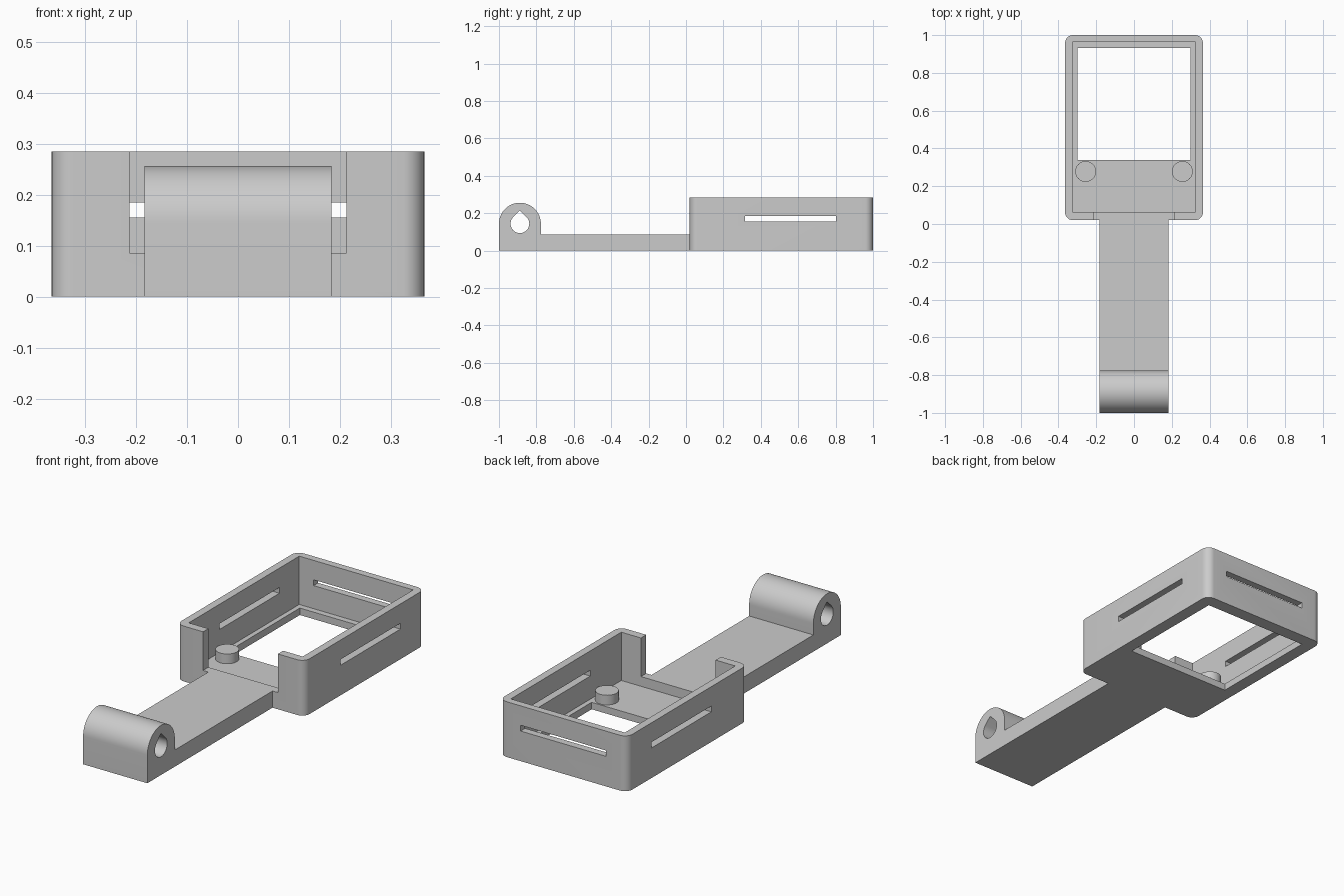
import bpy, bmesh
from math import sin, cos, pi, radians
from mathutils import Vector

cube = bpy.data.objects.get("Cube")
if cube:
    bpy.data.objects.remove(cube, do_unlink=True)

grey = bpy.data.materials.new("light grey plastic")
grey.use_nodes = True
colour = (0.6, 0.6, 0.6, 1)
grey.diffuse_color = colour
grey.node_tree.nodes["Principled BSDF"].inputs["Base Color"].default_value = colour

HEIGHT, FLOOR, ARM_TOP, ARM_HALF = 0.285, 0.036, 0.086, 0.183
Y_FRONT, Y_BACK, HALF = 0.02, 1.0, 0.365
KNUCKLE_Y, KNUCKLE_Z, KNUCKLE_R = -0.888, 0.144, 0.112


def prism(name, points, direction):
    """Extrude a closed outline of 3D points along a direction."""
    bm = bmesh.new()
    face = bm.faces.new([bm.verts.new(p) for p in points])
    ext = bmesh.ops.extrude_face_region(bm, geom=[face])
    verts = [g for g in ext["geom"] if isinstance(g, bmesh.types.BMVert)]
    bmesh.ops.translate(bm, verts=verts, vec=Vector(direction))
    bmesh.ops.recalc_face_normals(bm, faces=bm.faces[:])
    mesh = bpy.data.meshes.new(name)
    bm.to_mesh(mesh)
    bm.free()
    mesh.materials.append(grey)
    obj = bpy.data.objects.new(name, mesh)
    bpy.context.collection.objects.link(obj)
    return obj


def box(name, x0, x1, y0, y1, z0, z1):
    outline = [(x0, y0, z0), (x1, y0, z0), (x1, y1, z0), (x0, y1, z0)]
    return prism(name, outline, (0, 0, z1 - z0))


def arc(cx, cy, r, start, end, steps):
    angles = [radians(start + (end - start) * i / steps) for i in range(steps + 1)]
    return [(cx + r * cos(a), cy + r * sin(a)) for a in angles]


def activate(obj):
    bpy.ops.object.select_all(action='DESELECT')
    obj.select_set(True)
    bpy.context.view_layer.objects.active = obj


def cut(obj, cutter):
    cutter.hide_render = True
    activate(obj)
    mod = obj.modifiers.new("cut", 'BOOLEAN')
    mod.operation, mod.solver, mod.object = 'DIFFERENCE', 'EXACT', cutter
    bpy.ops.object.modifier_apply(modifier=mod.name)
    bpy.data.objects.remove(cutter, do_unlink=True)


def smooth(obj):
    activate(obj)
    bpy.ops.object.shade_smooth_by_angle(angle=radians(30))


# Tray with rounded upright corners
r = 0.042
outline = []
for i, (sx, y) in enumerate([(1, Y_BACK - r), (-1, Y_BACK - r),
                             (-1, Y_FRONT + r), (1, Y_FRONT + r)]):
    outline += arc(sx * (HALF - r), y, r, 90 * i, 90 * i + 90, 10)
tray = prism("tray", [(x, y, 0) for x, y in outline], (0, 0, HEIGHT))

# Cavity, floor window, front notch and wall slots
cut(tray, box("cavity", -0.325, 0.325, 0.063, 0.963, FLOOR, 0.4))
cut(tray, box("window", -0.3, 0.3, 0.34, 0.932, -0.1, 0.2))
cut(tray, box("notch", -0.213, 0.213, -0.1, 0.1, ARM_TOP, 0.4))
cut(tray, box("side_slots", -0.5, 0.5, 0.315, 0.802, 0.155, 0.185))
cut(tray, box("back_slot", -0.243, 0.243, 0.9, 1.1, 0.155, 0.185))
smooth(tray)

# Locating pegs on the tray floor
for side, sx in (("left", 1), ("right", -1)):
    circle = arc(sx * 0.256, 0.278, 0.055, 0, 360, 40)[:-1]
    peg = prism(side + "_peg", [(x, y, FLOOR) for x, y in circle],
                (0, 0, ARM_TOP - FLOOR))
    smooth(peg)

# Arm ending in a rounded hinge knuckle
profile = [(-1, 0), (Y_FRONT, 0), (Y_FRONT, ARM_TOP),
           (KNUCKLE_Y + KNUCKLE_R, ARM_TOP)]
profile += arc(KNUCKLE_Y, KNUCKLE_Z, KNUCKLE_R, 0, 180, 32)
arm = prism("arm", [(-ARM_HALF, y, z) for y, z in profile], (2 * ARM_HALF, 0, 0))

# Teardrop pin hole through the knuckle
hole_r = 0.05
drop = arc(KNUCKLE_Y, KNUCKLE_Z, hole_r, 135, 405, 36)
drop.append((KNUCKLE_Y, KNUCKLE_Z + hole_r * 2 ** 0.5))
cut(arm, prism("pin_hole", [(-0.3, y, z) for y, z in drop], (0.6, 0, 0)))
smooth(arm)
